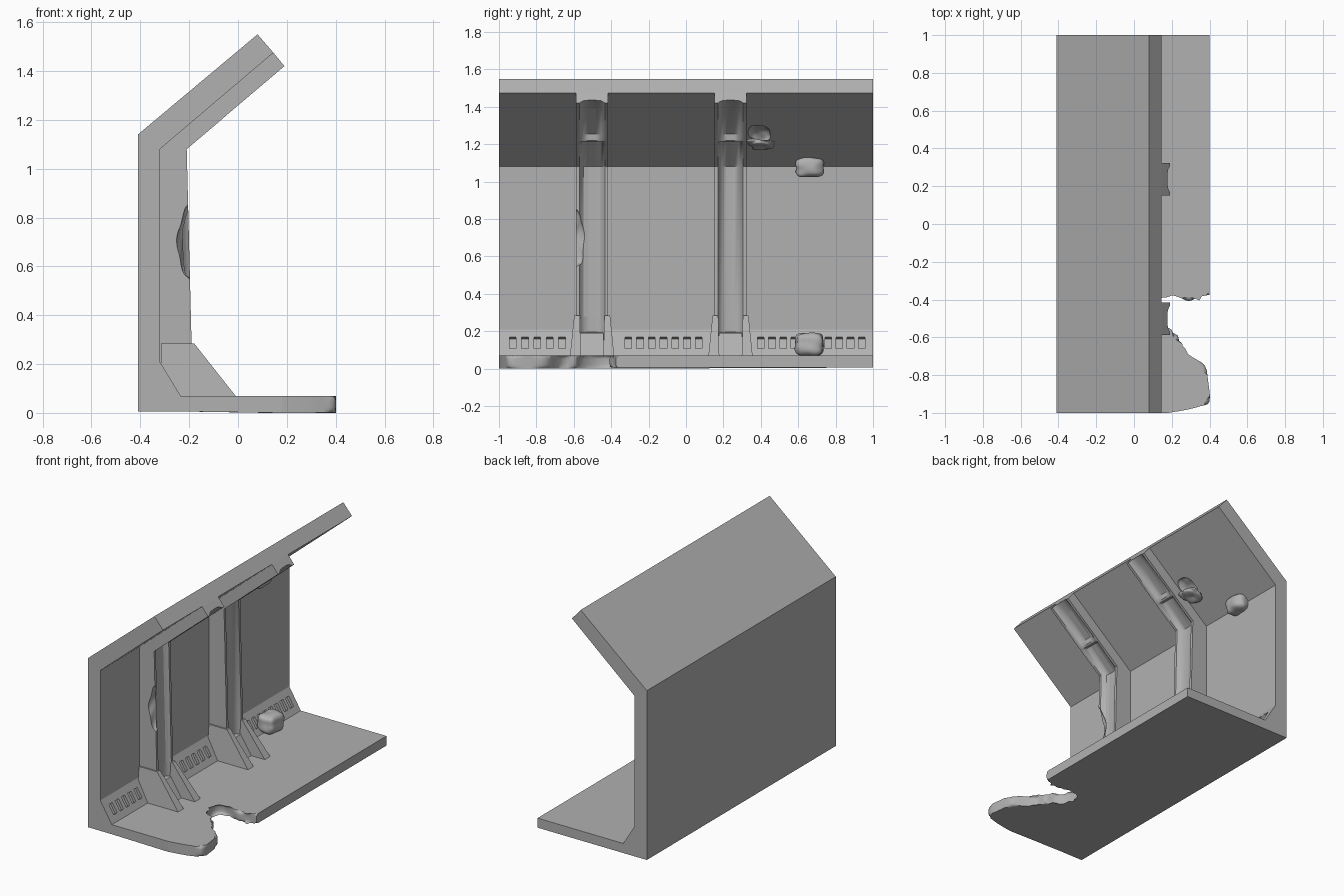
import bpy, bmesh, math, random
from mathutils import Vector, Matrix, noise

if "Cube" in bpy.data.objects:
    bpy.data.objects.remove(bpy.data.objects["Cube"])

random.seed(4)
Z0 = 0.006
grey = bpy.data.materials.new('dark_grey')
grey.diffuse_color = (0.44, 0.44, 0.44, 1)
grey.use_nodes = True
grey.node_tree.nodes["Principled BSDF"].inputs["Base Color"].default_value = grey.diffuse_color


def smooth_small(ob, angle, limit=0.004):
    """Smooth shading with sharp edges; large panels stay flat."""
    bpy.ops.object.select_all(action='DESELECT')
    ob.select_set(True)
    bpy.context.view_layer.objects.active = ob
    bpy.ops.object.shade_smooth_by_angle(angle=math.radians(angle))
    for p in ob.data.polygons:
        if p.area > limit:
            p.use_smooth = False


def finish(bm, name, smooth=None, limit=0.004):
    bmesh.ops.recalc_face_normals(bm, faces=bm.faces)
    me = bpy.data.meshes.new(name)
    bm.to_mesh(me)
    bm.free()
    me.materials.append(grey)
    ob = bpy.data.objects.new(name, me)
    bpy.context.collection.objects.link(ob)
    if smooth:
        smooth_small(ob, smooth, limit)
    return ob


def prism(bm, pts, y0, y1):
    """Extrude an (x, z) outline from y0 to y1."""
    a = [bm.verts.new((x, y0, z)) for x, z in pts]
    b = [bm.verts.new((x, y1, z)) for x, z in pts]
    bm.faces.new(a)
    bm.faces.new(b[::-1])
    n = len(pts)
    for i in range(n):
        j = (i + 1) % n
        bm.faces.new((a[i], b[i], b[j], a[j]))
    return a + b


def lump(name, loc, size, rough, power=2.0, rot=0.0):
    """Irregular rounded lump; a higher power gives a blockier form."""
    bm = bmesh.new()
    bmesh.ops.create_icosphere(bm, subdivisions=4, radius=1)
    turn = Matrix.Rotation(rot, 3, 'Y')
    for v in bm.verts:
        p = v.co / sum(abs(c) ** power for c in v.co) ** (1 / power)
        p *= 1 + rough * noise.noise(p * 1.2 + Vector(loc) * 9)
        v.co = turn @ Vector(p[i] * size[i] for i in range(3)) + Vector(loc)
    return finish(bm, name, 70)


def cut(ob, cutter):
    m = ob.modifiers.new('cut', 'BOOLEAN')
    m.operation, m.solver, m.object = 'DIFFERENCE', 'EXACT', cutter
    bpy.context.view_layer.objects.active = ob
    bpy.ops.object.modifier_apply(modifier=m.name)
    bpy.data.objects.remove(cutter)


# Wall and sloping roof shell
bm = bmesh.new()
prism(bm, [(-0.41, Z0), (-0.41, 1.14), (0.08, 1.55), (0.145, 1.475), (-0.32, 1.08),
           (-0.32, 0.21), (-0.235, 0.07), (-0.235, Z0)], -1, 1)
shell = finish(bm, 'wall_and_roof_shell')

# Row of slots in the skirting slope
bm = bmesh.new()
for y0, y1 in ((-0.96, -0.63), (-0.34, 0.1), (0.37, 0.97)):
    n = int((y1 - y0) / 0.06)
    for i in range(n):
        y = y0 + (i + 0.5) * (y1 - y0) / n
        m = (Matrix.Translation((-0.2785, y, 0.137)) @ Matrix.Rotation(-0.545, 4, 'Y')
             @ Matrix.Diagonal((0.03, 0.036, 0.07, 1)))
        bmesh.ops.create_cube(bm, size=1, matrix=m)
cut(shell, finish(bm, 'slot_cutter'))

# Torn dent under the roof, with a bent flap
cut(shell, lump('dent_cutter', (-0.11, 0.395, 1.25), (0.075, 0.06, 0.04), 0.3, rot=-0.7))
smooth_small(shell, 40)
lump('torn_flap', (-0.135, 0.395, 1.2), (0.055, 0.065, 0.016), 0.5, 3, rot=-0.35)

# Floor slab with a broken, rounded front edge
ragged = [(0.4, -0.375), (0.34, -0.387), (0.29, -0.408), (0.23, -0.385), (0.15, -0.37),
          (0.105, -0.41), (0.115, -0.49), (0.17, -0.565), (0.232, -0.59), (0.242, -0.655),
          (0.31, -0.705), (0.375, -0.75), (0.392, -0.83), (0.4, -0.94), (0.35, -0.965),
          (0.27, -0.985), (0.18, -1.0)]
P = [Vector(p) for p in ragged]
P = [P[0] * 2 - P[1]] + P + [P[-1] * 2 - P[-2]]
curve = []
for i in range(1, len(P) - 2):
    a, b, c, d = P[i - 1:i + 3]
    for t in (0, 1 / 3, 2 / 3):
        curve.append(0.5 * (2 * b + (c - a) * t + (2 * a - 5 * b + 4 * c - d) * t * t
                            + (3 * b - a - 3 * c + d) * t ** 3))
curve.append(P[-2])
for p in curve:
    p.x, p.y = min(p.x, 0.402), max(p.y, -1)
outline = [Vector((-0.235, -1)), Vector((-0.235, 1)), Vector((0.4, 1))] + curve
bm = bmesh.new()
low = [bm.verts.new((p.x, p.y, Z0)) for p in outline]
top = [bm.verts.new((p.x, p.y, 0.07)) for p in outline]
bm.faces.new(low[::-1])
bm.faces.new(top)
n = len(outline)
for i in range(n):
    bm.faces.new((low[i], low[(i + 1) % n], top[(i + 1) % n], top[i]))
edges = [bm.edges.get((r[i], r[i + 1])) for r in (low, top) for i in range(3, n - 1)]
bmesh.ops.bevel(bm, geom=edges, offset=0.018, segments=3, profile=0.5,
                affect='EDGES', clamp_overlap=False)
for v in bm.verts:
    if v.co.x > 0.05 and v.co.y < -0.4 and v.co.z < 0.02:
        v.co.z = max(0, v.co.z - 0.006 - 0.003 * noise.noise(v.co * 12))
finish(bm, 'broken_floor_slab', 60, 0.02)

# Rib stations: back point, front point, depth of the centre channel
stations = [((-0.32, 0.07), (-0.19, 0.07), 0.03), ((-0.33, 0.28), (-0.19, 0.28), 0.03),
            ((-0.33, 1.08), (-0.21, 1.08), 0.03), ((-0.12, 1.26), (-0.066, 1.202), 0.03),
            ((-0.11, 1.268), (-0.056, 1.211), 0.0), ((-0.1, 1.277), (-0.046, 1.22), 0.0),
            ((-0.08, 1.293), (-0.027, 1.236), 0.025), ((0.08, 1.429), (0.13, 1.369), 0.03),
            ((0.145, 1.475), (0.19, 1.42), 0.02)]
# Half section: sideways offset, share of the channel depth (None = at the wall)
half = [(-0.086, None), (-0.086, 0), (-0.068, 0), (-0.058, 0.45), (-0.045, 0.85), (-0.02, 1)]
section = half + [(-u, k) for u, k in half[::-1]]


def rib(name, yc):
    bm = bmesh.new()
    rings = []
    for back, front, depth in stations:
        b, f = Vector(back), Vector(front)
        inward = (b - f).normalized() * depth
        ring = []
        for u, k in section:
            p = b if k is None else f + inward * k
            ring.append(bm.verts.new((p.x, yc + u, p.y)))
        rings.append(ring)
    k = len(section)
    for r, s in zip(rings, rings[1:]):
        for i in range(k):
            bm.faces.new((r[i], r[(i + 1) % k], s[(i + 1) % k], s[i]))
    bm.faces.new(rings[0])
    bm.faces.new(rings[-1][::-1])
    return finish(bm, name, 40, 0.05)


def rib_foot(name, yc):
    # Two tapered fins and a small ramp between them
    bm = bmesh.new()
    for s in (-1, 1):
        for v in prism(bm, [(-0.315, 0.07), (-0.315, 0.285), (-0.18, 0.285), (-0.01, 0.07)], 0, 1):
            t = (v.co.z - 0.07) / 0.215
            inner, outer = 0.06 + 0.006 * t, 0.118 - 0.022 * t
            v.co.y = yc + s * (outer if v.co.y > 0.5 else inner)
    prism(bm, [(-0.25, 0.07), (-0.25, 0.2), (-0.19, 0.19), (-0.11, 0.07)], yc - 0.062, yc + 0.062)
    finish(bm, name)


ribs = []
for side, yc in (('front', -0.502), ('back', 0.238)):
    ribs.append(rib(side + '_rib', yc))
    rib_foot(side + '_rib_foot', yc)

# Chipped edge on the front rib
cut(ribs[0], lump('chip_cutter', (-0.2, -0.595, 0.69), (0.045, 0.055, 0.13), 0.4))
smooth_small(ribs[0], 40, 0.006)

# Rounded blocks on the skirting and under the roof
lump('lower_block', (-0.22, 0.66, 0.13), (0.062, 0.075, 0.06), 0.12, 4)
lump('upper_block', (-0.295, 0.66, 1.077), (0.055, 0.074, 0.054), 0.12, 3.5)
